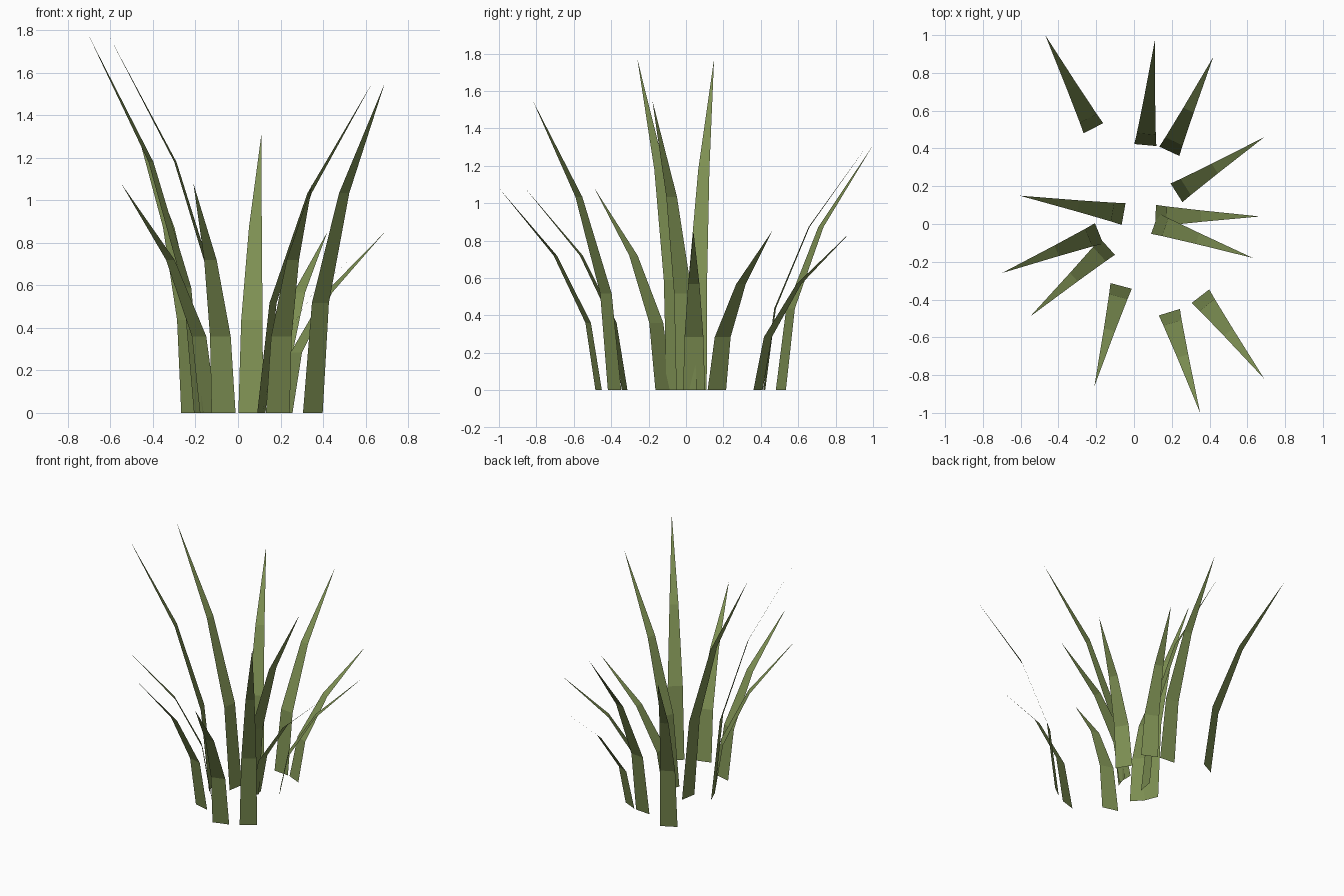
import bpy
from mathutils import Vector

if "Cube" in bpy.data.objects:
    bpy.data.objects.remove(bpy.data.objects["Cube"])

mat = bpy.data.materials.new("grass_green")
mat.diffuse_color = (0.205, 0.275, 0.085, 1)
mat.use_nodes = True
mat.node_tree.nodes["Principled BSDF"].inputs["Base Color"].default_value = mat.diffuse_color

WIDTH = 0.117   # blade width at the root


def blade(name, root, tip, height):
    """Flat three-segment blade that bends outward quadratically to a point."""
    root, tip = Vector((*root, 0)), Vector((*tip, 0))
    lean = tip - root
    side = Vector((-lean.y, lean.x, 0)).normalized() * WIDTH / 2
    verts = []
    for t in (0, 1 / 3, 2 / 3):
        centre = root + lean * t ** 2.05 + Vector((0, 0, height * t))
        half = side * (1 - t ** 1.8)
        verts += [centre - half, centre + half]
    verts.append(tip + Vector((0, 0, height)))
    mesh = bpy.data.meshes.new(name)
    mesh.from_pydata(verts, [], [(0, 1, 3, 2), (2, 3, 5, 4), (4, 5, 6)])
    mesh.materials.append(mat)
    bpy.context.collection.objects.link(bpy.data.objects.new(name, mesh))


# Blades: root xy, tip xy, height
blades = [
    ((-0.215, 0.507), (-0.47, 1.00), 1.31),
    ((0.06, 0.418), (0.11, 0.97), 1.31),
    ((0.187, 0.385), (0.42, 0.885), 0.85),
    ((0.225, 0.165), (0.69, 0.46), 0.85),
    ((0.115, 0.043), (0.667, 0.04), 0.85),
    ((0.11, 0.003), (0.63, -0.18), 1.55),
    ((-0.055, 0.053), (-0.605, 0.15), 1.77),
    ((-0.185, -0.05), (-0.70, -0.26), 1.77),
    ((-0.14, -0.12), (-0.55, -0.49), 1.08),
    ((-0.068, -0.328), (-0.21, -0.86), 1.08),
    ((0.187, -0.467), (0.35, -1.00), 1.08),
    ((0.352, -0.382), (0.69, -0.82), 1.55),
]
for i, (root, tip, height) in enumerate(blades, 1):
    blade(f"grass_blade_{i}", root, tip, height)
